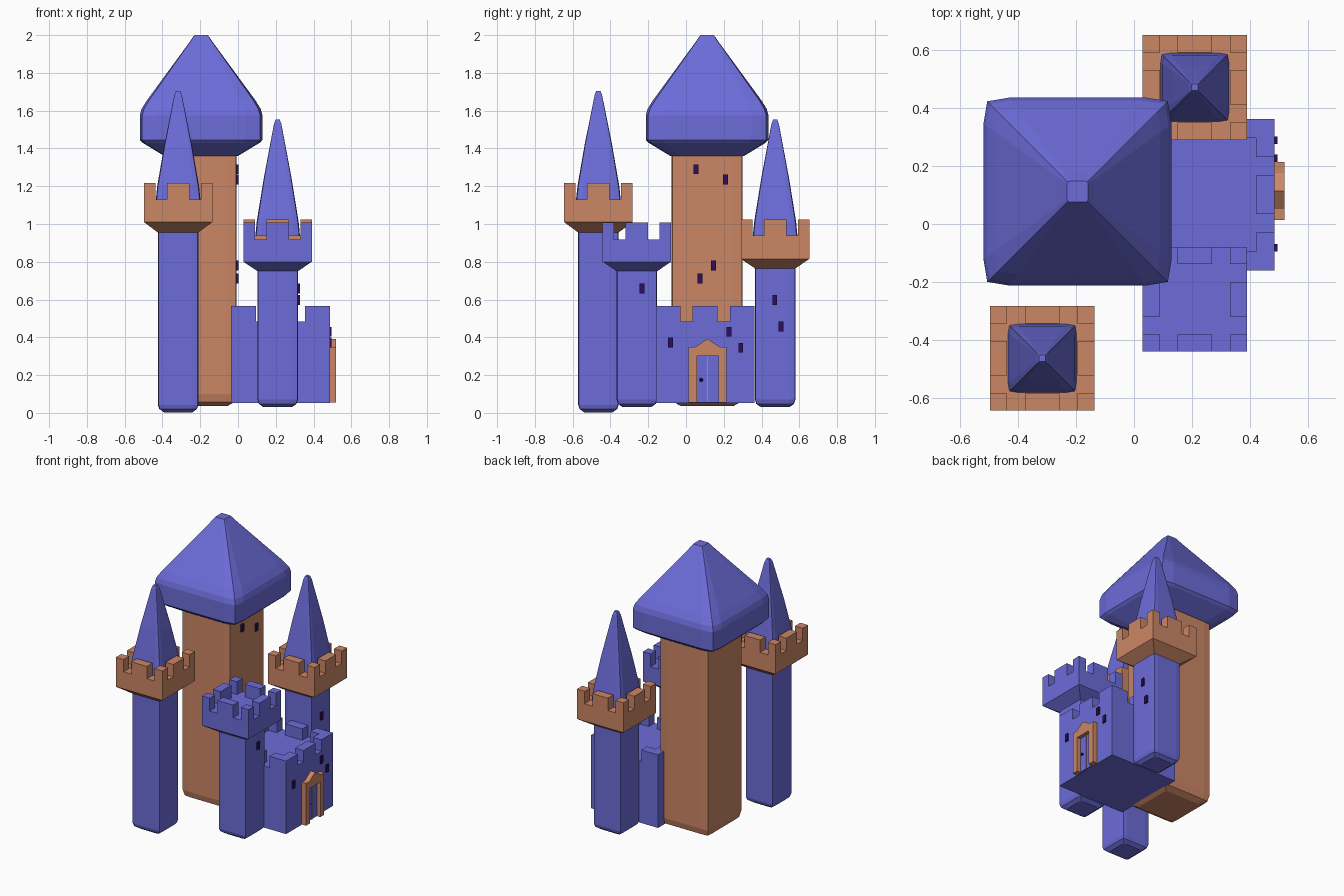
import bpy, bmesh
from mathutils import Matrix

if "Cube" in bpy.data.objects:
    bpy.data.objects.remove(bpy.data.objects["Cube"])


def make_material(name, color):
    m = bpy.data.materials.new(name)
    m.diffuse_color = (*color, 1)
    m.use_nodes = True
    m.node_tree.nodes["Principled BSDF"].inputs["Base Color"].default_value = m.diffuse_color
    return m


BLUE = make_material("blue", (0.15, 0.15, 0.70))
ORANGE = make_material("orange", (0.60, 0.24, 0.13))
DARK = make_material("dark_purple", (0.025, 0.004, 0.10))


def finish(bm, name, mat):
    bmesh.ops.recalc_face_normals(bm, faces=bm.faces)
    me = bpy.data.meshes.new(name)
    bm.to_mesh(me)
    bm.free()
    me.materials.append(mat)
    ob = bpy.data.objects.new(name, me)
    bpy.context.collection.objects.link(ob)
    return ob


def add_box(bm, lo, hi):
    size = [b - a for a, b in zip(lo, hi)]
    mid = [(a + b) / 2 for a, b in zip(lo, hi)]
    m = Matrix.Translation(mid) @ Matrix.Diagonal((*size, 1))
    return bmesh.ops.create_cube(bm, size=1, matrix=m)["verts"]


def add_loft(bm, x, y, profile, corner=1.0):
    """Stack square rings (half width, z); corner < 1 bulges the sides slightly."""
    side = [(1, -0.72), (1, 0.72), (corner, corner)] if corner < 1 else [(1, 1)]
    rings = []
    for h, z in profile:
        ring = []
        for k in range(4):
            for u, v in side:
                for _ in range(k):
                    u, v = -v, u
                ring.append(bm.verts.new((x + u * h, y + v * h, z)))
        rings.append(ring)
    n = len(rings[0])
    for a, b in zip(rings, rings[1:]):
        for i in range(n):
            j = (i + 1) % n
            bm.faces.new((a[i], a[j], b[j], b[i]))
    bm.faces.new(rings[0][::-1])
    bm.faces.new(rings[-1])


def loft(name, mat, x, y, profile, corner=1.0):
    bm = bmesh.new()
    add_loft(bm, x, y, profile, corner)
    return finish(bm, name, mat)


def add_merlons(bm, x, y, h, t, corner, mid, z0, z1):
    """Battlement teeth around a square: corner blocks plus one in the middle of each side."""
    for k in range(4):
        for a, b in ((-h, -h + corner), (-mid, mid), (h - corner, h - t)):
            if b - a < 0.005:
                continue
            vs = add_box(bm, (h - t, a, z0), (h, b, z1))
            m = Matrix.Translation((x, y, 0)) @ Matrix.Rotation(k * 1.5707963, 4, "Z")
            bmesh.ops.transform(bm, matrix=m, verts=vs)


def tower(name, x, y, z0, flare, wall, floor, top, mat, tip=None):
    loft(name + "_body", BLUE, x, y,
         [(0.075, z0), (0.10, z0 + 0.018), (0.107, z0 + 0.04), (0.107, flare + 0.005)], 0.97)
    bm = bmesh.new()
    add_loft(bm, x, y, [(0.107, flare), (0.181, wall), (0.181, floor)])
    add_merlons(bm, x, y, 0.181, 0.06, 0.06, 0.06, floor, top)
    finish(bm, name + "_battlement", mat)
    if tip:
        d = tip - floor
        loft(name + "_spire", BLUE, x, y,
             [(0.119, floor - 0.01), (0.111, floor + 0.12 * d), (0.073, floor + 0.5 * d),
              (0.020, floor + 0.96 * d), (0.011, tip)], 0.96)


# Main tower with its large roof
MX, MY = -0.195, 0.112
loft("main_tower_body", ORANGE, MX, MY,
     [(0.14, 0.037), (0.178, 0.058), (0.188, 0.10), (0.188, 1.37)], 0.98)
loft("main_tower_roof", BLUE, MX, MY,
     [(0.195, 1.36), (0.31, 1.43), (0.325, 1.445), (0.325, 1.575), (0.315, 1.61),
      (0.287, 1.655), (0.06, 1.965), (0.036, 2.0)], 0.96)

# Three smaller towers
tower("left_tower", -0.317, -0.464, 0.003, 0.955, 1.01, 1.13, 1.217, ORANGE, 1.705)
tower("back_tower", 0.21, 0.472, 0.03, 0.765, 0.815, 0.938, 1.025, ORANGE, 1.553)
tower("front_tower", 0.21, -0.26, 0.03, 0.75, 0.80, 0.918, 1.008, BLUE)

# Gatehouse
GX, GY, GH = 0.225, 0.101, 0.261
bm = bmesh.new()
add_loft(bm, GX, GY, [(GH, 0.052), (GH, 0.485)])
add_merlons(bm, GX, GY, GH, 0.065, 0.13, 0.067, 0.485, 0.565)
finish(bm, "gatehouse", BLUE)

# Door frame with pointed header
DY = 0.114
half = [(0.057, 0.054), (0.101, 0.054), (0.101, 0.35), (0.063, 0.35)]
outline = half + [(0, 0.392)] + [(-a, z) for a, z in half[::-1]] + [(-0.057, 0.30), (0.057, 0.30)]
bm = bmesh.new()
face = bm.faces.new([bm.verts.new((0.48, DY + a, z)) for a, z in outline])
ext = bmesh.ops.extrude_face_region(bm, geom=[face])["geom"]
bmesh.ops.translate(bm, vec=(0.04, 0, 0),
                    verts=[v for v in ext if isinstance(v, bmesh.types.BMVert)])
finish(bm, "door_frame", ORANGE)

# Double door, centre strip and knob
bm = bmesh.new()
for s in (-1, 1):
    a, b = sorted((DY + s * 0.003, DY + s * 0.057))
    add_box(bm, (0.48, a, 0.054), (0.494, b, 0.30))
finish(bm, "door_leaves", BLUE)
bm = bmesh.new()
add_box(bm, (0.48, DY - 0.003, 0.054), (0.497, DY + 0.003, 0.30))
finish(bm, "door_strip", ORANGE)
bm = bmesh.new()
bmesh.ops.create_icosphere(bm, subdivisions=1, radius=0.011,
                           matrix=Matrix.Translation((0.498, 0.08, 0.175)))
finish(bm, "door_knob", DARK)

# Small dark windows on the right-hand faces: wall x, then (y, z)
windows = {
    "main_tower": (-0.007, [(0.053, 1.29), (0.21, 1.235), (0.145, 0.78), (0.074, 0.712)]),
    "front_tower": (0.317, [(-0.233, 0.658)]),
    "back_tower": (0.317, [(0.47, 0.598), (0.502, 0.457)]),
    "gatehouse": (0.486, [(-0.082, 0.372), (0.227, 0.43), (0.29, 0.345)]),
}
for part, (wx, spots) in windows.items():
    bm = bmesh.new()
    for y, z in spots:
        add_box(bm, (wx - 0.01, y - 0.013, z - 0.026), (wx + 0.01, y + 0.013, z + 0.026))
    finish(bm, part + "_windows", DARK)
